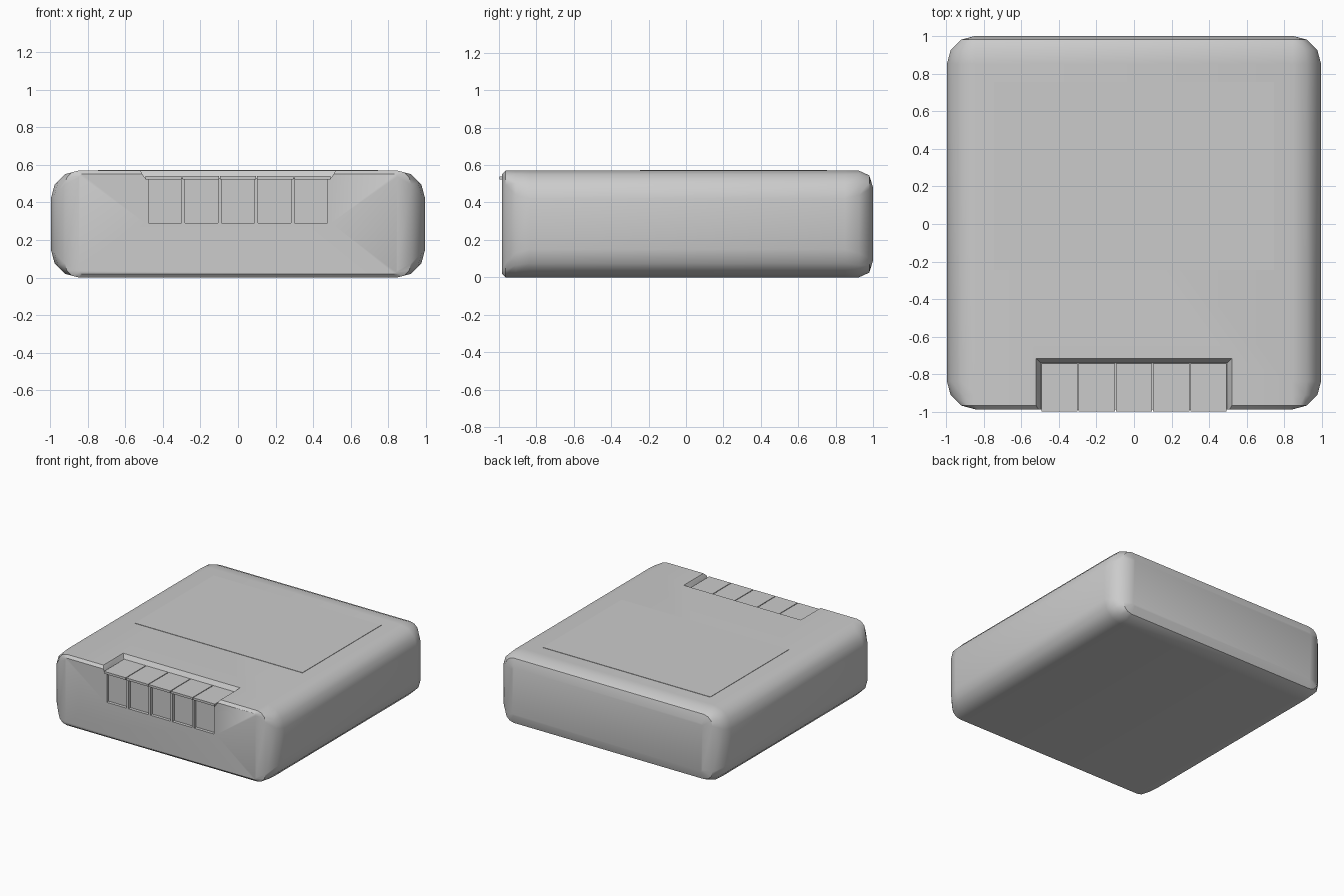
import bpy, bmesh
from math import sin, cos, radians, pi

if "Cube" in bpy.data.objects:
    bpy.data.objects.remove(bpy.data.objects["Cube"])

TOP, R = 0.57, 0.15


def make(name, bm):
    bmesh.ops.recalc_face_normals(bm, faces=bm.faces[:])
    me = bpy.data.meshes.new(name)
    bm.to_mesh(me)
    bm.free()
    ob = bpy.data.objects.new(name, me)
    bpy.context.collection.objects.link(ob)
    return ob


def loft(name, rings):
    bm = bmesh.new()
    loops = [[bm.verts.new(p) for p in ring] for ring in rings]
    n = len(loops[0])
    for a, b in zip(loops, loops[1:]):
        for i in range(n):
            j = (i + 1) % n
            bm.faces.new((a[i], a[j], b[j], b[i]))
    bm.faces.new(loops[0])
    bm.faces.new(loops[-1])
    return make(name, bm)


def rect(x, y0, y1, z):
    return [(-x, y0, z), (x, y0, z), (x, y1, z), (-x, y1, z)]


def box(name, x0, x1, y0, y1, z0, z1):
    ring = lambda z: [(x0, y0, z), (x1, y0, z), (x1, y1, z), (x0, y1, z)]
    return loft(name, [ring(z0), ring(z1)])


def section(y, angle, inset):
    """Rounded cross-section of the case, narrowing towards the ends."""
    s = sin(radians(angle))
    w = 0.845 + R * s
    r = max(R * s, 0.015)
    lo, hi = inset, TOP - inset
    pts = []
    for k, (sx, cz) in enumerate([(1, hi - r), (-1, hi - r), (-1, lo + r), (1, lo + r)]):
        for i in range(4):
            a = k * pi / 2 + i * pi / 6
            pts.append((sx * (w - r) + r * cos(a), y, cz + r * sin(a)))
    return pts


# Rounded case: thin front chamfer, softer back edge
rings = [section(-0.985 + R * (1 - cos(radians(a))), a, z)
         for a, z in ((0, 0.02), (30, 0), (60, 0), (90, 0))]
rings += [section(1.0 - R * (1 - cos(radians(a))), a, z)
          for a, z in ((90, 0), (60, 0), (30, 0.025), (0, 0.09))]
case = loft("battery_case", rings)

# Terminal notch with sloping walls, plus a shallow front recess
top_cut = loft("notch_cutter", [rect(0.495, -1.1, -0.74, 0.53),
                                rect(0.53, -1.1, -0.705, 0.585)])
front_cut = box("recess_cutter", -0.495, 0.495, -1.1, -0.96, 0.29, 0.54)
for cutter in (top_cut, front_cut):
    cutter.hide_render = True
    mod = case.modifiers.new("cut", 'BOOLEAN')
    mod.operation = 'DIFFERENCE'
    mod.solver = 'EXACT'
    mod.object = cutter
    bpy.context.view_layer.objects.active = case
    bpy.ops.object.modifier_apply(modifier=mod.name)
    bpy.data.objects.remove(cutter)

bpy.ops.object.select_all(action='DESELECT')
case.select_set(True)
bpy.context.view_layer.objects.active = case
bpy.ops.object.shade_smooth_by_angle(angle=radians(35))

# Five contact plates with a small front lip
for i in range(5):
    x = -0.396 + i * 0.198
    box(f"contact_plate_{i + 1}", x - 0.096, x + 0.096, -0.998, -0.742, 0.522, 0.54)

# Ribs separating the contacts on the front
for i in range(6):
    x = -0.486 + i * 0.1944
    box(f"contact_rib_{i + 1}", x - 0.009, x + 0.009, -0.985, -0.95, 0.285, 0.53)

# Thin raised panel on the top
box("top_panel", -0.745, 0.745, -0.245, 0.755, TOP - 0.01, TOP + 0.003)
